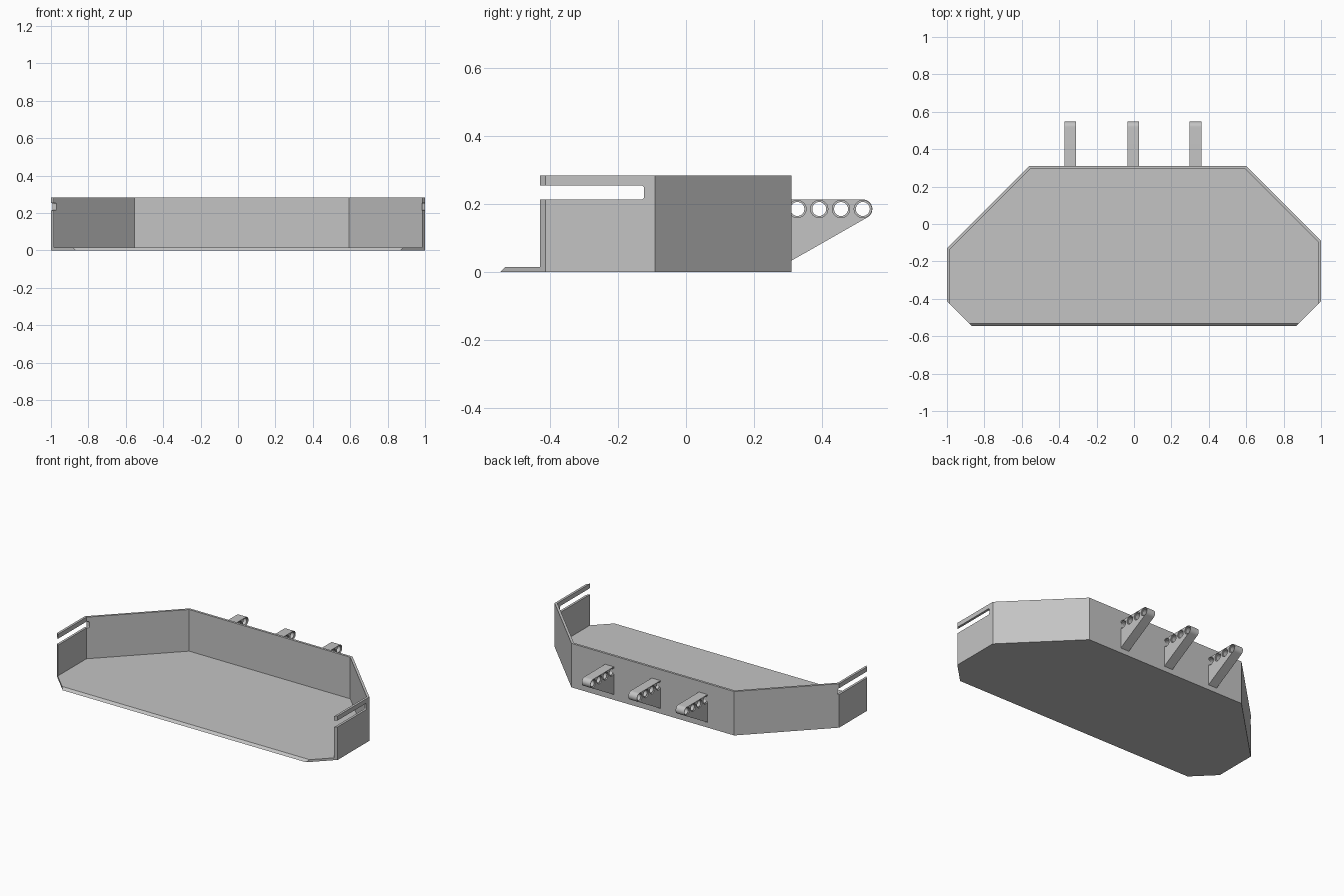
import bpy, bmesh, math
from mathutils import Vector

cube = bpy.data.objects.get("Cube")
if cube:
    bpy.data.objects.remove(cube, do_unlink=True)

# Single grey material
grey = bpy.data.materials.new("plain_grey")
grey.use_nodes = True
colour = (0.55, 0.55, 0.55, 1)
grey.diffuse_color = colour
grey.node_tree.nodes["Principled BSDF"].inputs["Base Color"].default_value = colour


def prism(name, profile, start, depth):
    """Extrude a closed outline of 3D points, moved by start, along depth."""
    bm = bmesh.new()
    face = bm.faces.new([bm.verts.new(Vector(p) + Vector(start)) for p in profile])
    ext = bmesh.ops.extrude_face_region(bm, geom=[face])
    moved = [g for g in ext["geom"] if isinstance(g, bmesh.types.BMVert)]
    bmesh.ops.translate(bm, verts=moved, vec=depth)
    bmesh.ops.recalc_face_normals(bm, faces=bm.faces)
    mesh = bpy.data.meshes.new(name)
    bm.to_mesh(mesh)
    bm.free()
    mesh.materials.append(grey)
    obj = bpy.data.objects.new(name, mesh)
    bpy.context.scene.collection.objects.link(obj)
    return obj


def cut(obj, cutters):
    """Subtract the cutters, bake the result and remove them."""
    for c in cutters:
        c.hide_render = True
        mod = obj.modifiers.new("cut", "BOOLEAN")
        mod.operation = "DIFFERENCE"
        mod.solver = "EXACT"
        mod.object = c
    bpy.context.view_layer.update()
    deps = bpy.context.evaluated_depsgraph_get()
    baked = bpy.data.meshes.new_from_object(obj.evaluated_get(deps))
    obj.modifiers.clear()
    obj.data = baked
    for c in cutters:
        bpy.data.objects.remove(c, do_unlink=True)


def arc(y, z, r, a0, a1, n):
    """Points of an arc in the side plane."""
    angles = [math.radians(a0 + (a1 - a0) * i / n) for i in range(n + 1)]
    return [(0, y + r * math.cos(a), z + r * math.sin(a)) for a in angles]


FLOOR, TOP = 0.015, 0.283
FRONT, BACK, CORNER = -0.546, 0.309, -0.413

# Floor plate with a ramped front lip
back_edge = [(-1, -0.131, 0), (-0.56, BACK, 0), (0.6, BACK, 0), (1, -0.091, 0)]
floor = prism("floor_plate", back_edge + [(1, CORNER, 0), (0.867, FRONT, 0),
                                         (-0.867, FRONT, 0), (-1, CORNER, 0)],
              (0, 0, 0), (0, 0, FLOOR))
for v in floor.data.vertices:
    if v.co.y < FRONT + 0.001 and v.co.z > FLOOR / 2:
        v.co.y += FLOOR
        v.co.x += math.copysign(FLOOR, v.co.x)

# Surrounding wall, open to the front
T = 0.015
K = T * math.tan(math.radians(22.5))
inner = [(0.985, CORNER - T, 0), (0.985, -0.091 - K, 0), (0.6 - K, BACK - T, 0),
         (-0.56 + K, BACK - T, 0), (-0.985, -0.131 - K, 0), (-0.985, CORNER - T, 0)]
wall = prism("surrounding_wall",
             [(-1, CORNER, 0)] + back_edge + [(1, CORNER, 0)] + inner,
             (0, 0, FLOOR), (0, 0, TOP - FLOOR))

# Side slots, open at the front with rounded inner corners
R, Z0, Z1, END = 0.008, 0.213, 0.254, -0.123
slot = ([(0, -0.5, Z0)] + arc(END - R, Z0 + R, R, -90, 0, 5)
        + arc(END - R, Z1 - R, R, 0, 90, 5) + [(0, -0.5, Z1)])
cut(wall, [prism("slot_cutter", slot, (x, 0, 0), (0.1, 0, 0)) for x in (-1.05, 0.95)])

# Rear brackets: rounded arm on a gusset, with counterbored pin holes
W, PITCH, ARM_Y, ARM_Z = 0.062, 0.064, 0.519, 0.185
bracket = ([(0, BACK, 0.033)] + arc(ARM_Y, ARM_Z, 0.028, -60, 90, 16)
           + [(0, BACK, ARM_Z + 0.028)])
for side, x in (("right", -0.34), ("middle", -0.003), ("left", 0.329)):
    left = x - W / 2
    body = prism(side + "_rear_bracket", bracket, (left, 0, 0), (W, 0, 0))
    cutters = []
    for i in range(4):
        y = ARM_Y - PITCH * i
        for r, x0, d in ((0.0205, left - 0.02, W + 0.04),
                         (0.0255, left - 0.02, 0.027),
                         (0.0255, left + W - 0.007, 0.027)):
            ring = arc(y, ARM_Z, r, 0, 345, 23)
            cutters.append(prism("hole_cutter", ring, (x0, 0, 0), (d, 0, 0)))
    cut(body, cutters)

# Smooth the round surfaces and keep the edges sharp
bpy.ops.object.select_all(action="DESELECT")
for obj in bpy.context.scene.objects:
    if obj.name.endswith("rear_bracket"):
        obj.select_set(True)
        bpy.context.view_layer.objects.active = obj
bpy.ops.object.shade_smooth_by_angle(angle=math.radians(28))
